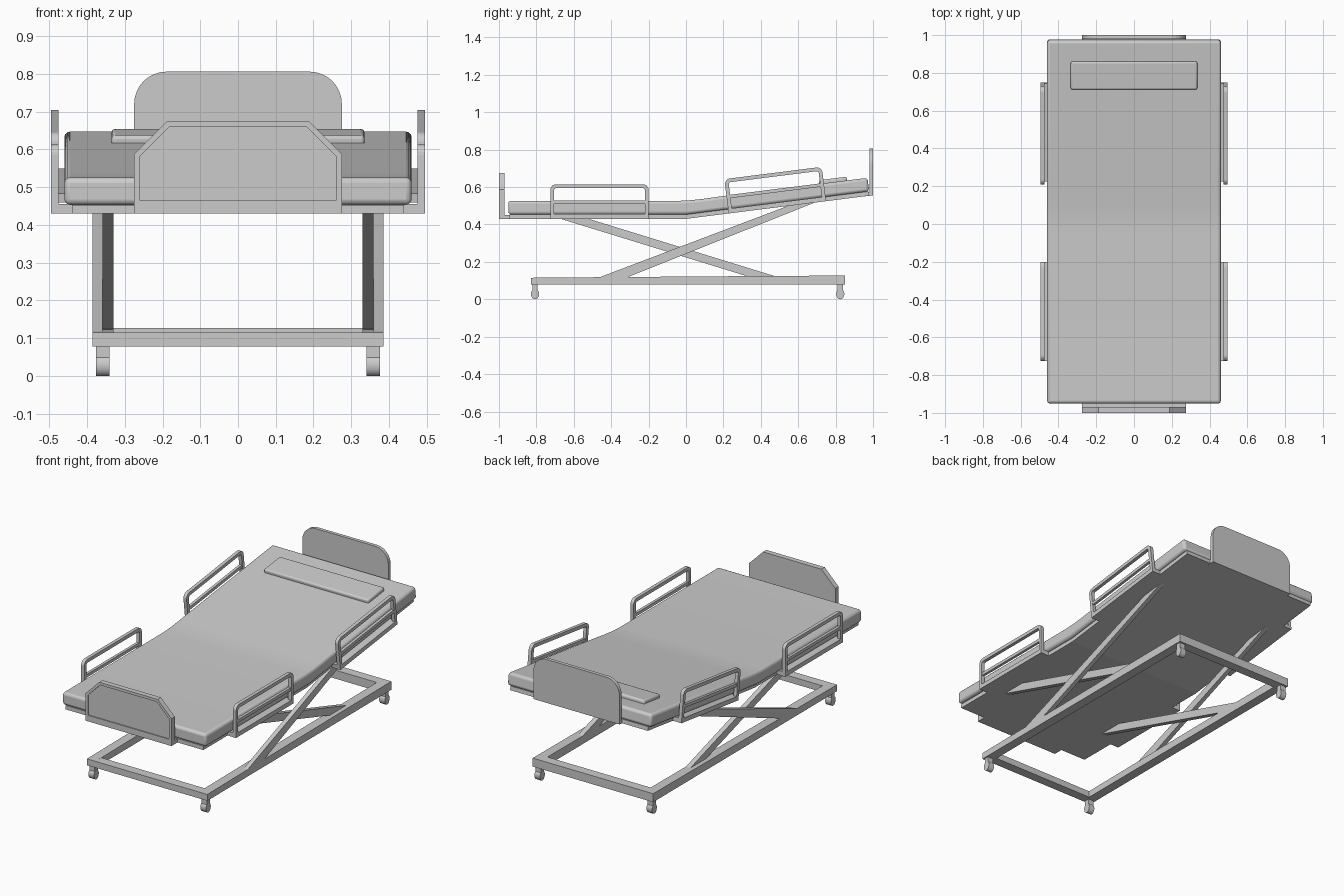
import bpy, bmesh, math
from mathutils import Vector

if "Cube" in bpy.data.objects:
    bpy.data.objects.remove(bpy.data.objects["Cube"])

SLOPE = math.atan2(0.125, 0.99)
BASE = 0.43          # underside height of the flat deck


def tilt(y, z):
    """Place a flat-deck point on the raised head section."""
    h = z - BASE
    return (y * math.cos(SLOPE) - h * math.sin(SLOPE),
            BASE + y * math.sin(SLOPE) + h * math.cos(SLOPE))


def prism(name, pts, a, b, axis='x', bevel=0.0, segs=3, smooth=False):
    """Extrude a (y,z) profile along x, or an (x,z) profile along y."""
    bm = bmesh.new()
    put = (lambda p, t: (t, p[0], p[1])) if axis == 'x' else (lambda p, t: (p[0], t, p[1]))
    lo = [bm.verts.new(put(p, a)) for p in pts]
    hi = [bm.verts.new(put(p, b)) for p in pts]
    n = len(pts)
    bm.faces.new(lo)
    bm.faces.new(hi[::-1])
    for i in range(n):
        bm.faces.new((lo[i], hi[i], hi[(i + 1) % n], lo[(i + 1) % n]))
    bmesh.ops.recalc_face_normals(bm, faces=bm.faces)
    me = bpy.data.meshes.new(name)
    bm.to_mesh(me)
    bm.free()
    ob = bpy.data.objects.new(name, me)
    bpy.context.collection.objects.link(ob)
    if bevel:
        m = ob.modifiers.new("Bevel", 'BEVEL')
        m.width, m.segments = bevel, segs
        m.limit_method, m.angle_limit = 'ANGLE', math.radians(40)
    if smooth:
        bpy.context.view_layer.objects.active = ob
        bpy.ops.object.select_all(action='DESELECT')
        ob.select_set(True)
        bpy.ops.object.shade_smooth_by_angle(angle=math.radians(35))
    return ob


def rect(y0, y1, z0, z1):
    return [(y0, z0), (y1, z0), (y1, z1), (y0, z1)]


def round_top(y0, y1, z0, z1, r, n=6):
    """Outline open at the bottom with rounded top corners."""
    arc = [math.pi / 2 * i / n for i in range(n + 1)]
    right = [(y1 - r + r * math.cos(t), z1 - r + r * math.sin(t)) for t in arc]
    left = [(y0 + r - r * math.cos(t), z1 - r + r * math.sin(t)) for t in reversed(arc)]
    return [(y1, z0)] + right + left + [(y0, z0)]


# Base frame
for s, side in ((-1, "left"), (1, "right")):
    prism(f"base_rail_{side}",
          [(-0.83, 0.078), (0.85, 0.078), (0.85, 0.127), (0.2, 0.123), (-0.6, 0.117), (-0.83, 0.115)],
          s * 0.33, s * 0.385)
prism("base_rail_front", rect(-0.83, -0.775, 0.078, 0.115), -0.33, 0.33)
prism("base_rail_back", rect(0.795, 0.85, 0.078, 0.127), -0.33, 0.33)

# Casters
for s, side in ((-1, "left"), (1, "right")):
    for y, end in ((-0.807, "front"), (0.825, "back")):
        prism(f"caster_stem_{end}_{side}", rect(y - 0.014, y + 0.014, 0.045, 0.08),
              s * 0.341, s * 0.376)
        wheel = [(y + 0.022 * math.cos(t), 0.028 + 0.028 * math.sin(t))
                 for t in [math.tau * i / 16 for i in range(16)]]
        prism(f"caster_wheel_{end}_{side}", wheel, s * 0.34, s * 0.376, smooth=True)

# Scissor lift arms
for s, side in ((-1, "left"), (1, "right")):
    prism(f"outer_arm_{side}", [(-0.475, 0.113), (-0.325, 0.113), (0.70, 0.522), (0.56, 0.505)],
          s * 0.359, s * 0.385)
    prism(f"inner_arm_{side}", [(0.36, 0.113), (0.51, 0.113), (-0.53, 0.433), (-0.68, 0.433)],
          s * 0.33, s * 0.359)

# Deck plate, bent at the middle
TOP = 0.453
prism("deck", [(-0.945, BASE), (0, BASE), tilt(0.985, BASE), tilt(0.985, TOP), (0, TOP), (-0.945, TOP)],
      -0.44, 0.44)
prism("foot_tongue", rect(-1.0, -0.94, BASE, TOP - 0.003), -0.275, 0.275)
prism("head_tongue", [tilt(0.95, BASE), (1.0, 0.555), (1.0, 0.577), tilt(0.95, TOP - 0.002)],
      -0.275, 0.275)

# Mattress with a soft bend
bend_top = [(-0.04, 0.526), (0.03, 0.530), (0.1, 0.538)]
prism("mattress", [(-0.95, TOP), (0, TOP), tilt(0.99, TOP), tilt(0.99, 0.526)]
      + [tilt(0.2, 0.526)] + bend_top[::-1] + [(-0.95, 0.526)],
      -0.46, 0.46, bevel=0.015, smooth=True)

# Pillow
prism("pillow", [tilt(*p) for p in rect(0.73, 0.88, 0.51, 0.546)],
      -0.335, 0.335, bevel=0.01, smooth=True)

# Side rails: rounded hoop, middle bar and deck tab
w = 0.02
same = lambda y, z: (y, z)
for end, y0, y1, place in (("foot", -0.725, -0.2, same), ("head", 0.23, 0.755, tilt)):
    hoop = round_top(y0, y1, BASE, 0.615, 0.03) + \
        round_top(y0 + w, y1 - w, BASE, 0.615 - w, 0.012)[::-1]
    for s, side in ((-1, "left"), (1, "right")):
        for part, shape, xa in (("hoop", hoop, 0.475),
                                ("bar", rect(y0 + w, y1 - w, 0.51, 0.528), 0.477),
                                ("tab", rect(y0 + 0.001, y1 - 0.001, BASE, 0.455), 0.43)):
            xb = 0.493 if part == "bar" else 0.495
            prism(f"{end}_rail_{part}_{side}", [place(*p) for p in shape], s * xa, s * xb)

# Headboard
prism("headboard", round_top(-0.275, 0.275, 0.556, 0.806, 0.085, 8), 0.98, 1.0, axis='y')

# Footboard with a shallow front panel
outer = [(-0.275, BASE), (0.275, BASE), (0.275, 0.588), (0.187, 0.676), (-0.187, 0.676), (-0.275, 0.588)]
inner = [(-0.26, 0.465), (0.26, 0.465), (0.26, 0.581), (0.181, 0.66), (-0.181, 0.66), (-0.26, 0.581)]
prism("footboard", outer, -0.994, -0.97, axis='y')
n = len(outer)
for i in range(n):
    j = (i + 1) % n
    prism(f"footboard_rim_{i}", [outer[i], outer[j], inner[j], inner[i]], -1.0, -0.994, axis='y')
